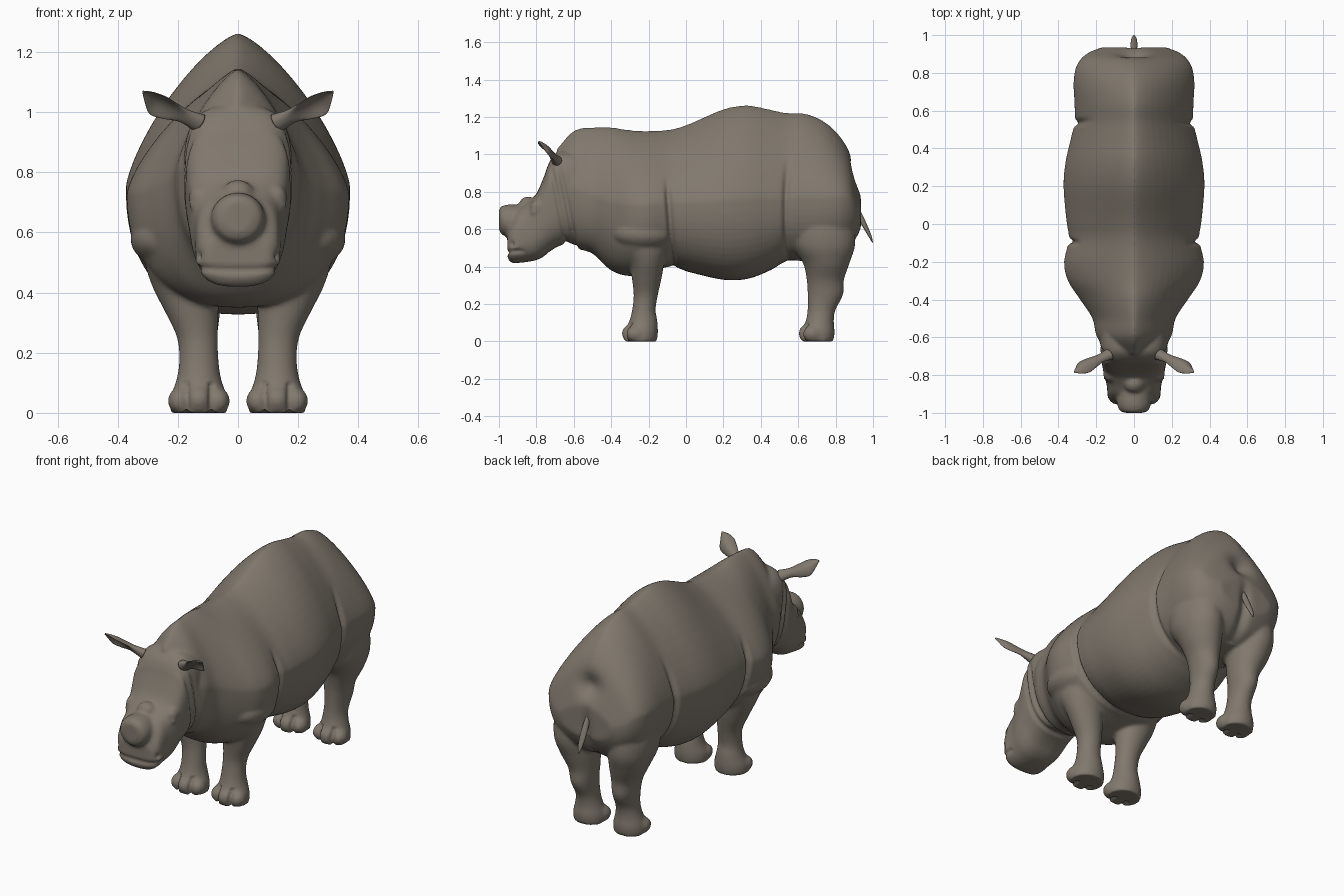
import bpy, bmesh, math
from mathutils import Vector, Matrix

cube = bpy.data.objects.get("Cube")
if cube:
    bpy.data.objects.remove(cube, do_unlink=True)

# One dusty skin colour for everything
hide = bpy.data.materials.new("grey brown hide")
hide.use_nodes = True
colour = (0.22, 0.19, 0.155, 1)
hide.diffuse_color = colour
bsdf = next(n for n in hide.node_tree.nodes if n.type == "BSDF_PRINCIPLED")
bsdf.inputs["Base Color"].default_value = colour
bsdf.inputs["Roughness"].default_value = 0.8


def spline(rows, steps=6):
    """Smoothly resample rows of section values."""
    result = []
    for i in range(len(rows) - 1):
        a, b = rows[max(i - 1, 0)], rows[i]
        c, d = rows[i + 1], rows[min(i + 2, len(rows) - 1)]
        for s in range(steps):
            t = s / steps
            result.append([q + t / 2 * (r - p + t * (2 * p - 5 * q + 4 * r - e
                           + t * (3 * (q - r) + e - p)))
                           for p, q, r, e in zip(a, b, c, d)])
    result.append(rows[-1])
    return result


def power(value, n):
    return math.copysign(abs(value) ** (2 / n), value)


def skin(bm, rings):
    """Bridge rings of points into a closed tube."""
    loops = [[bm.verts.new(p) for p in ring] for ring in rings]
    for a, b in zip(loops, loops[1:]):
        for i in range(len(a)):
            j = (i + 1) % len(a)
            bm.faces.new((a[i], a[j], b[j], b[i]))
    bm.faces.new(loops[0])
    bm.faces.new(loops[-1])


def angles(count):
    return [math.tau * i / count for i in range(count)]


def trunk(bm, rows, n_top, n_low):
    """Loft along y; each row is y, bottom, middle, top, half width."""
    rings = []
    for y, low, mid, top, w in spline(rows):
        ring = []
        for t in angles(56):
            s, c = math.sin(t), math.cos(t)
            n, h = (n_top, top - mid) if s > 0 else (n_low, mid - low)
            ring.append((w * power(c, n), y, mid + h * power(s, n)))
        rings.append(ring)
    skin(bm, rings)


def limb(bm, rows, side):
    """Loft along z; each row is z, centre x, centre y, radius x, radius y."""
    skin(bm, [[(side * (cx + rx * math.cos(t)), cy + ry * math.sin(t), z)
               for t in angles(28)] for z, cx, cy, rx, ry in spline(rows)])


def ball(bm, centre, size):
    matrix = Matrix.Translation(centre) @ Matrix.Diagonal((*size, 1))
    bmesh.ops.create_uvsphere(bm, u_segments=28, v_segments=18, radius=1, matrix=matrix)


def make_object(name, bm):
    bmesh.ops.recalc_face_normals(bm, faces=bm.faces)
    mesh = bpy.data.meshes.new(name)
    bm.to_mesh(mesh)
    bm.free()
    mesh.materials.append(hide)
    for face in mesh.polygons:
        face.use_smooth = True
    ob = bpy.data.objects.new(name, mesh)
    bpy.context.scene.collection.objects.link(ob)
    return ob


# Barrel, shoulders and rump
bm = bmesh.new()
trunk(bm, [(-.69, .64, .82, 1.03, .12), (-.6, .51, .81, 1.127, .195),
           (-.5, .47, .78, 1.145, .22), (-.4, .38, .74, 1.145, .285),
           (-.3, .35, .73, 1.13, .35), (-.2, .37, .73, 1.126, .37),
           (-.08, .40, .74, 1.134, .345), (.02, .37, .74, 1.165, .358),
           (.2, .33, .75, 1.242, .373), (.33, .335, .76, 1.262, .362),
           (.45, .38, .76, 1.24, .335), (.54, .43, .76, 1.222, .315),
           (.64, .43, .77, 1.218, .315), (.74, .44, .77, 1.175, .32),
           (.82, .46, .77, 1.1, .31), (.875, .5, .76, 1.01, .28),
           (.91, .55, .72, .89, .235), (.935, .6, .7, .79, .17)], 1.36, 2.35)

# Head with a flat poll, steep forehead and square muzzle
trunk(bm, [(-.52, .56, .8, 1.0, .17), (-.62, .53, .78, 1.02, .18),
           (-.68, .51, .76, 1.015, .178), (-.73, .48, .73, .96, .172),
           (-.76, .455, .69, .88, .166), (-.8, .435, .63, .79, .158),
           (-.85, .425, .58, .74, .145), (-.9, .42, .54, .7, .14),
           (-.935, .422, .52, .63, .13), (-.955, .45, .52, .58, .1)], 3.2, 2.7)

# Blunt nose horn and the bump behind it
trunk(bm, [(-1.0, .6, .655, .705, .045), (-.988, .575, .65, .722, .075),
           (-.95, .56, .645, .732, .09), (-.87, .56, .645, .73, .09)], 2, 2)
ball(bm, (0, -.845, .725), (.055, .05, .05))

front_leg = [(0, .13, -.24, .095, .085), (.05, .13, -.24, .095, .09),
             (.11, .13, -.228, .075, .075), (.17, .13, -.225, .066, .063),
             (.25, .135, -.215, .068, .065), (.34, .155, -.21, .09, .08),
             (.42, .175, -.21, .11, .095), (.5, .19, -.22, .12, .13),
             (.6, .2, -.22, .12, .14)]
hind_leg = [(0, .13, .705, .09, .083), (.05, .13, .705, .09, .09),
            (.11, .13, .715, .072, .075), (.17, .13, .725, .062, .075),
            (.25, .135, .745, .066, .095), (.33, .14, .745, .08, .1),
            (.42, .16, .75, .105, .125), (.52, .175, .735, .122, .17),
            (.65, .17, .725, .12, .17), (.78, .13, .73, .08, .13)]
for side in (-1, 1):
    for leg in (front_leg, hind_leg):
        limb(bm, leg, side)
        # Three rounded toes
        fx, fy = side * leg[0][1], leg[0][2]
        ball(bm, (fx, fy - .063, .043), (.044, .04, .045))
        for turn in (-1, 1):
            ball(bm, (fx + turn * .066, fy - .03, .04), (.037, .05, .043))
    # Shoulder fold, brow, eye and nostril rim
    ball(bm, (side * .24, -.225, .578), (.118, .17, .09))
    ball(bm, (side * .128, -.79, .715), (.036, .045, .045))
    ball(bm, (side * .142, -.812, .69), (.02, .02, .018))
    ball(bm, (side * .11, -.915, .515), (.035, .032, .04))
# Stub of the tail root
ball(bm, (0, .88, .8), (.03, .04, .05))

# Fuse the masses into one soft skin
rough = make_object("rough_body", bm)
remesh = rough.modifiers.new("fuse", "REMESH")
remesh.mode = "VOXEL"
remesh.voxel_size = 0.01
soft = rough.modifiers.new("soften", "SMOOTH")
soft.iterations = 6
graph = bpy.context.evaluated_depsgraph_get()
graph.update()
bm = bmesh.new()
bm.from_mesh(rough.evaluated_get(graph).to_mesh())
bpy.data.objects.remove(rough, do_unlink=True)


def bell(value, width):
    return math.exp(-(value / width) ** 2)


def ramp(value, low, high):
    t = min(max((value - low) / (high - low), 0), 1)
    return t * t * (3 - 2 * t)


# Press the skin folds, toes, mouth, nostrils and tail hollow into the surface
bm.normal_update()
moves = []
for v in bm.verts:
    x, y, z = abs(v.co.x), v.co.y, v.co.z
    depth = .025 * bell(y + .085 + .07 * (z - .65), .014) * ramp(z, .36, .46) * (1 - ramp(z, .75, .9))
    depth += .02 * bell(y - .535 - .15 * (z - .7) ** 2, .016) * ramp(z, .4, .55) * (1 - ramp(z, .8, 1.02))
    for start in (-.6, -.645):
        depth += .012 * bell(y - start + .2 * (z - .55), .012) * (1 - ramp(z, .85, .97))
    if y < -.85:
        depth += .01 * bell(z - .475 - .4 * x * x, .01) * ramp(-y, .85, .89)
        depth += .02 * bell((v.co - Vector((math.copysign(.135, v.co.x), -.93, .52))).length, .016)
    if y > .8:
        depth += .045 * bell(x, .065) * bell(z - .89, .06)
        depth += .03 * bell(x, .03) * bell(z - .6, .13)
    if z < .1:
        for leg in (front_leg, hind_leg):
            if leg[0][2] - .2 < y < leg[0][2] - .02:
                depth += .013 * bell(abs(x - leg[0][1]) - .042, .009)
    moves.append((v, v.normal * depth))
for v, move in moves:
    v.co -= move
make_object("body", bm)

# Leaf shaped cupped ears on short stalks
for side, name in ((1, "left_ear"), (-1, "right_ear")):
    bm = bmesh.new()
    base, tip = Vector((.13, -.69, .965)), Vector((.316, -.785, 1.068))
    along = (tip - base).normalized()
    across = Vector((.4, .55, -.6))
    across = (across - along * across.dot(along)).normalized()
    facing = across.cross(along).normalized()
    if facing.y > 0:
        facing.negate()
    rings = []
    for u, width, cup, sag in spline([(0, .034, 0, 0), (.25, .028, .005, .004), (.5, .042, .02, .01),
                                      (.7, .047, .026, .01), (.88, .026, .014, .002), (1, .003, .001, 0)]):
        centre = base.lerp(tip, u) + across * sag
        thick = .024 * (1 - u) ** 2 + .004
        ring = []
        for t in angles(24):
            c, s = math.cos(t), math.sin(t)
            p = centre + across * width * c + facing * (thick * s + cup * (c * c - .5))
            ring.append((p.x * side, p.y, p.z))
        rings.append(ring)
    skin(bm, rings)
    make_object(name, bm)

# Short tail hanging clear of the rump
bm = bmesh.new()
limb(bm, [(.53, 0, .997, .003, .003), (.57, 0, .98, .014, .01),
          (.64, 0, .945, .018, .016), (.72, 0, .905, .012, .016)], 1)
make_object("tail", bm)
